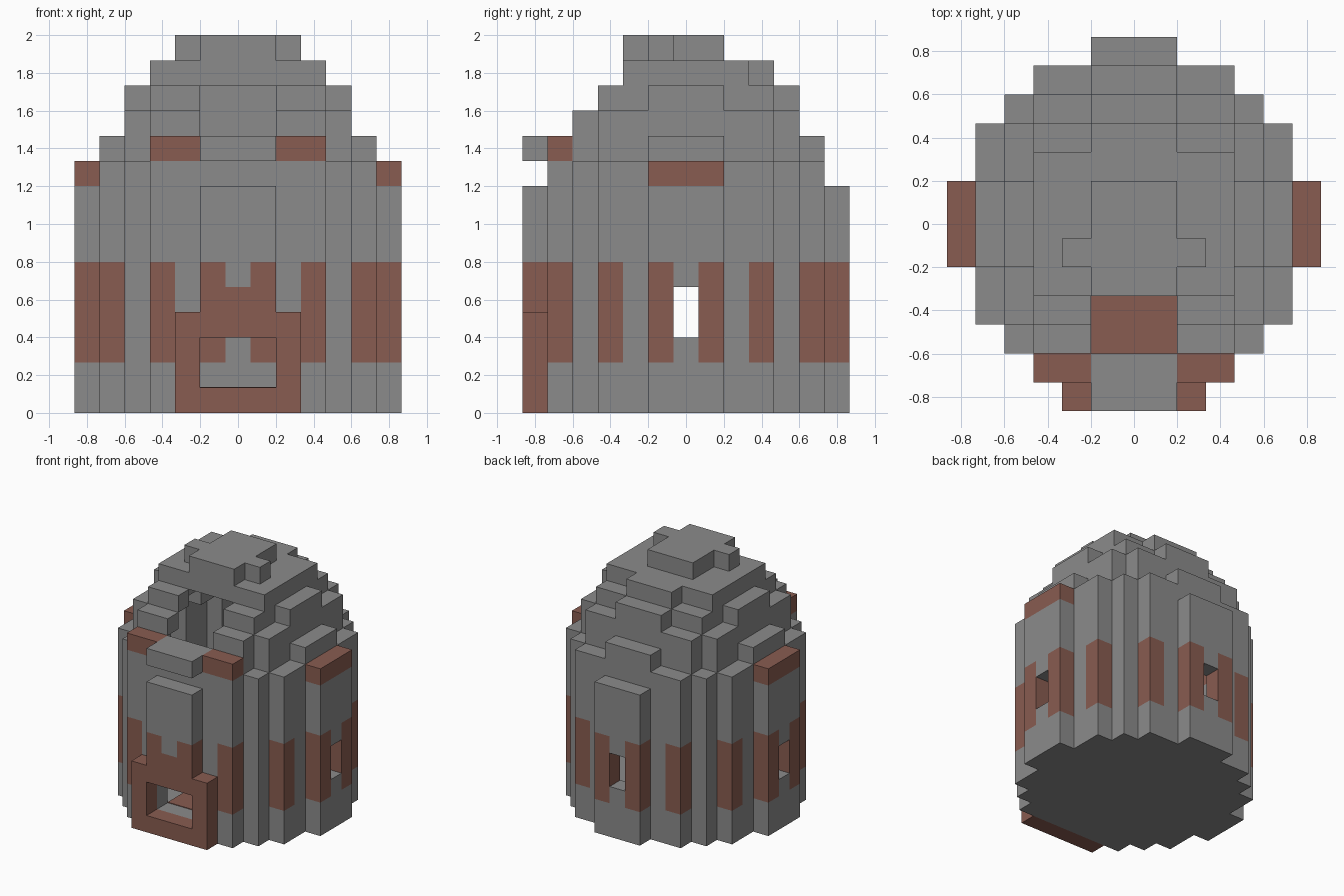
import bpy
import bmesh
from mathutils import Vector

U = 2 / 15  # edge of one building block

if "Cube" in bpy.data.objects:
    bpy.data.objects.remove(bpy.data.objects["Cube"], do_unlink=True)


def make_material(name, rgb):
    mat = bpy.data.materials.new(name)
    mat.use_nodes = True
    mat.diffuse_color = (*rgb, 1)
    mat.node_tree.nodes["Principled BSDF"].inputs["Base Color"].default_value = (*rgb, 1)
    return mat


STONE, BRICK = 0, 1
materials = [make_material("grey stone", (0.26, 0.26, 0.26)),
             make_material("red brown brick", (0.25, 0.107, 0.082))]


# Footprints of the courses
def disc(x, y):
    return abs(x) <= (6, 6, 5, 5, 4, 3, 1)[abs(y)]


def rounded(x, y, r):
    a, b = abs(x), abs(y)
    return a <= r and b <= r and a + b < 2 * r


def cross(x, y, r):
    a, b = abs(x), abs(y)
    return (a <= r and b <= 1) or (a <= 1 and b <= r)


def solid(x, y, k):
    a, b = abs(x), abs(y)
    if k < 0 or k > 14:
        return False
    if b > 6 or a > 6:
        return False
    if k <= 8:
        return disc(x, y)
    if k == 9:
        return disc(x, y) and b <= 5
    if k == 10:
        front_ledge = (y == -5 and a <= 3) or (y == -6 and a <= 1)
        return rounded(x, y, 4) or cross(x, y, 5) or front_ledge
    if k == 11:
        return rounded(x, y, 4)
    if k == 12:
        return (a <= 3 and b <= 3) or (cross(x, y, 4) and y > -4)
    if k == 13:
        return (a <= 3 and b <= 2) or (a <= 1 and y == 3)
    return (a <= 1 and -2 <= y <= 1) or (a == 2 and y == -1)


SIDES = [Vector(d) for d in
         ((1, 0, 0), (-1, 0, 0), (0, 1, 0), (0, -1, 0), (0, 0, 1), (0, 0, -1))]


def enclosed(x, y, k):
    return all(solid(x + int(d.x), y + int(d.y), k + int(d.z)) for d in SIDES)


def part_of(x, y, k):
    a, b = abs(x), abs(y)
    if k <= 8:
        # Brick pilasters alternate around the ring
        band = 2 <= k <= 5 and (a, b) in {(1, 6), (3, 5), (5, 3), (6, 1)}
        lintel = y == -6 and x == 0 and k in (3, 4)
        return "round_wall", BRICK if band or lintel else STONE
    if k == 9 and a == 6:
        return "side_caps", BRICK
    if k == 10 and y <= -5:
        return "front_ledge", BRICK if a >= 2 else STONE
    return "stepped_dome", STONE


# Hollow shell with smoke opening and windows
blocks = {}
span = range(-6, 7)
for k in range(15):
    for x in span:
        for y in span:
            if not solid(x, y, k) or enclosed(x, y, k):
                continue
            smoke_hole = abs(x) <= 1 and y in (-4, -3) and k > 0
            window = k in (3, 4) and (x, y) in {(6, 0), (-6, 0), (0, 6)}
            if not (smoke_hole or window):
                blocks[x, y, k] = part_of(x, y, k)

# Door frame at the front
for x in range(-2, 3):
    for k in range(4):
        if abs(x) <= 1 and k in (1, 2):
            blocks.pop((x, -6, k), None)
        else:
            blocks[x, -6, k] = ("door_frame", BRICK)


def build_part(part):
    bm = bmesh.new()
    for (x, y, k), (owner, colour) in blocks.items():
        if owner != part:
            continue
        centre = Vector((x, y, k + 0.5))
        for d in SIDES:
            if (x + int(d.x), y + int(d.y), k + int(d.z)) in blocks:
                continue
            s = Vector((d.y, d.z, d.x))
            t = d.cross(s)
            corners = [centre + (d + i * s + j * t) / 2
                       for i, j in ((-1, -1), (1, -1), (1, 1), (-1, 1))]
            face = bm.faces.new([bm.verts.new(c * U) for c in corners])
            face.material_index = colour
    bmesh.ops.remove_doubles(bm, verts=bm.verts, dist=U / 100)
    bmesh.ops.dissolve_limit(bm, angle_limit=0.01, verts=bm.verts,
                             edges=bm.edges, delimit={'MATERIAL'})
    mesh = bpy.data.meshes.new(part)
    bm.to_mesh(mesh)
    bm.free()
    for mat in materials:
        mesh.materials.append(mat)
    bpy.context.collection.objects.link(bpy.data.objects.new(part, mesh))


for part in sorted({owner for owner, _ in blocks.values()}):
    build_part(part)

# Brick hearth plate on the floor under the smoke opening
bpy.ops.mesh.primitive_cube_add(size=1, location=(0, -3.5 * U, U + 0.002))
hearth = bpy.context.object
hearth.name = "hearth_plate"
hearth.scale = (3 * U, 2 * U, 0.006)
hearth.data.materials.append(materials[BRICK])
